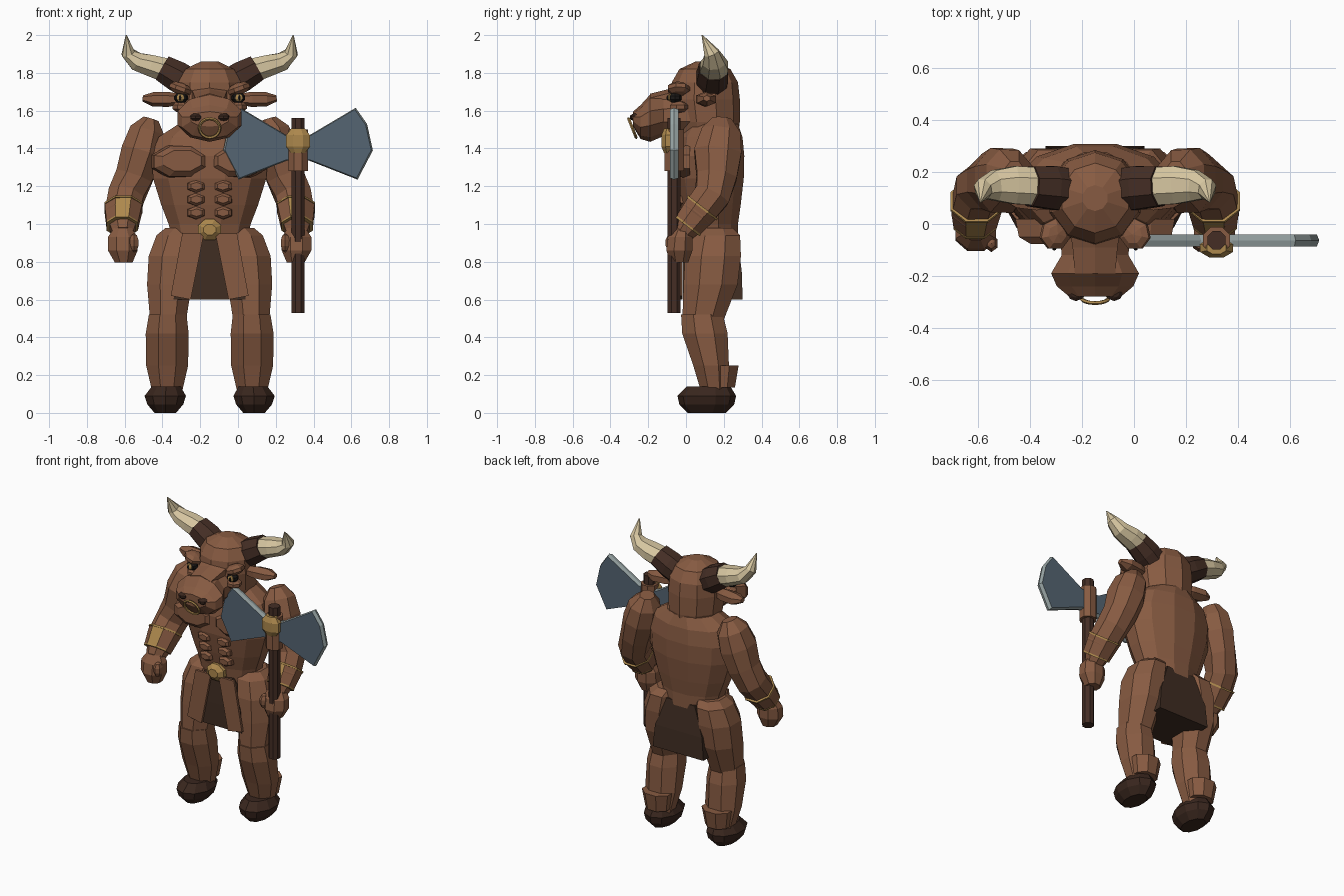
import bpy, bmesh, math
from mathutils import Vector, Matrix

if "Cube" in bpy.data.objects:
    bpy.data.objects.remove(bpy.data.objects["Cube"])

CX = -0.15  # body centre line


def material(name, rgb):
    m = bpy.data.materials.new(name)
    m.use_nodes = True
    m.diffuse_color = (*rgb, 1)
    m.node_tree.nodes["Principled BSDF"].inputs["Base Color"].default_value = (*rgb, 1)
    return m


HIDE = material("brown hide", (0.243, 0.104, 0.054))
CLOTH = material("dark cloth", (0.05, 0.026, 0.016))
HOOF = material("hoof", (0.042, 0.02, 0.013))
HORN = material("cream horn", (0.67, 0.56, 0.35))
GOLD = material("gold", (0.42, 0.25, 0.075))
WOOD = material("dark wood", (0.058, 0.027, 0.018))
BLADE = material("slate blade", (0.09, 0.13, 0.17))
STEEL = material("pale steel", (0.31, 0.37, 0.37))
BLACK = material("eye black", (0.012, 0.01, 0.009))


def finish(bm, name, *mats):
    bmesh.ops.recalc_face_normals(bm, faces=bm.faces)
    me = bpy.data.meshes.new(name)
    bm.to_mesh(me)
    bm.free()
    for m in mats:
        me.materials.append(m)
    ob = bpy.data.objects.new(name, me)
    bpy.context.collection.objects.link(ob)
    return ob


def skin(bm, rings):
    """Bridge a list of vertex loops and cap both ends."""
    n = len(rings[0])
    for a, b in zip(rings, rings[1:]):
        for i in range(n):
            j = (i + 1) % n
            bm.faces.new((a[i], a[j], b[j], b[i]))
    bm.faces.new(rings[0])
    bm.faces.new(rings[-1])


def loft(name, secs, mats, n=8, s=1, axis=None, ref=(1, 0, 0), rule=None):
    """Sections are (offset from centre line, y, z, radius a, radius b)."""
    bm = bmesh.new()
    pts = [Vector((CX + s * c[0], c[1], c[2])) for c in secs]
    rings = []
    for k, (p, c) in enumerate(zip(pts, secs)):
        t = Vector(axis) if axis else pts[min(k + 1, len(pts) - 1)] - pts[max(k - 1, 0)]
        t.normalize()
        r = Vector(ref)
        u = (r - t * r.dot(t)).normalized()
        v = t.cross(u)
        ang = [2 * math.pi * (i + 0.5) / n for i in range(n)]
        rings.append([bm.verts.new(p + u * c[3] * math.cos(a) + v * c[4] * math.sin(a)) for a in ang])
    skin(bm, rings)
    bmesh.ops.recalc_face_normals(bm, faces=bm.faces)
    if rule:
        for f in bm.faces:
            f.material_index = rule(f)
    return finish(bm, name, *mats)


def lump(name, loc, size, mat, seg=8, rings=5, turn=0):
    bm = bmesh.new()
    bmesh.ops.create_uvsphere(bm, u_segments=seg, v_segments=rings, radius=1)
    bm.transform(Matrix.Translation(loc) @ Matrix.Rotation(turn, 4, 'Y') @ Matrix.Diagonal((*size, 1)))
    return finish(bm, name, mat)


def plate(name, pts, y, t, mats, bevel=0.0):
    """Flat x/z outline with thickness; bevelled plates get a pointed rim in the second colour."""
    bm = bmesh.new()
    mid = sum((Vector(p) for p in pts), Vector((0, 0))) / len(pts)
    layers = [(-t, 1 - bevel), (0, 1), (t, 1 - bevel)] if bevel else [(-t, 1), (t, 1)]
    rings = []
    for dy, k in layers:
        q = [mid + (Vector(p) - mid) * k for p in pts]
        rings.append([bm.verts.new((v.x, y + dy, v.y)) for v in q])
    skin(bm, rings)
    bm.normal_update()
    for f in bm.faces:
        f.material_index = int(len(mats) > 1 and abs(f.normal.y) < 0.95)
    return finish(bm, name, *mats)


UP = (0, 0, 1)
FRONT = (0, -1, 0)

# Torso and head
loft("torso", [(0, .14, .8, .13, .1), (0, .14, .9, .2, .14), (0, .135, 1.0, .225, .145),
               (0, .13, 1.1, .265, .165), (0, .125, 1.24, .31, .187), (0, .125, 1.36, .32, .19),
               (0, .13, 1.46, .28, .175), (0, .14, 1.53, .17, .14)], [HIDE], n=12, axis=UP)
loft("head", [(0, .12, 1.42, .14, .15), (0, .11, 1.54, .175, .175), (0, .1, 1.66, .185, .185),
              (0, .1, 1.75, .175, .175), (0, .1, 1.82, .135, .135), (0, .1, 1.86, .05, .05)],
     [HIDE], n=10, axis=UP)
loft("muzzle", [(0, .02, 1.58, .15, .12), (0, -.12, 1.575, .135, .11), (0, -.19, 1.56, .178, .125),
                (0, -.24, 1.54, .155, .09), (0, -.28, 1.555, .105, .04)], [HIDE], n=10, axis=FRONT)
loft("nose_bridge", [(0, .02, 1.7, .12, .06), (0, -.09, 1.67, .1, .045), (0, -.19, 1.645, .09, .045)],
     [HIDE], n=6, axis=FRONT)

# Nose ring
bpy.ops.mesh.primitive_torus_add(major_segments=16, minor_segments=5, major_radius=.054, minor_radius=.008,
                                 location=(CX, -.284, 1.508), rotation=(math.radians(112), 0, 0))
ring = bpy.context.object
ring.name = "nose_ring"
ring.data.materials.append(GOLD)

for s, side in ((1, "left_"), (-1, "right_")):
    X = lambda d: CX + s * d
    # Face details
    lump(side + "nostril", (X(.074), -.264, 1.565), (.036, .035, .022), HOOF)
    lump(side + "eye", (X(.152), -.058, 1.668), (.038, .036, .03), BLACK)
    lump(side + "iris", (X(.155), -.08, 1.668), (.022, .02, .021), GOLD, seg=6)
    lump(side + "pupil", (X(.157), -.096, 1.668), (.008, .007, .014), BLACK, seg=6)
    lump(side + "brow", (X(.155), -.04, 1.716), (.064, .064, .034), HIDE, seg=7, turn=-s * .35)
    lump(side + "cheek", (X(.15), -.04, 1.62), (.05, .052, .032), HIDE, seg=7)
    loft(side + "ear", [(.14, .09, 1.66, .035, .025), (.22, .1, 1.66, .055, .04),
                        (.3, .11, 1.66, .055, .038), (.355, .11, 1.665, .02, .016)],
         [HIDE], n=6, s=s, ref=(0, 1, 0))

    # Horns
    loft(side + "horn_base", [(.1, .13, 1.74, .088, .085), (.17, .14, 1.78, .09, .088),
                              (.25, .145, 1.825, .082, .076)], [WOOD], s=s, ref=(0, 1, 0))
    loft(side + "horn", [(.22, .145, 1.81, .079, .07), (.31, .15, 1.838, .079, .062),
                         (.385, .148, 1.86, .064, .053), (.432, .135, 1.905, .043, .038),
                         (.442, .085, 2.0, .003, .003)], [HORN], s=s, ref=(0, 1, 0))

    # Chest and belly muscles
    loft(side + "pectoral", [(.155, .02, 1.33, .165, .095), (.155, -.05, 1.33, .15, .085),
                             (.145, -.078, 1.335, .11, .06)], [HIDE], s=s, axis=FRONT)
    for k in range(3):
        y, z = -.05 + .012 * k, 1.2 - .07 * k
        loft(side + "belly_muscle", [(.072, y + .05, z, .055, .038), (.072, y, z, .05, .034),
                                     (.07, y - .015, z, .034, .02)], [HIDE], n=6, s=s, axis=FRONT)

    # Arms, bracers and hands
    loft(side + "arm", [(.31, .19, 1.555, .045, .055), (.33, .185, 1.49, .1, .11), (.36, .168, 1.38, .117, .135),
                        (.4, .162, 1.25, .107, .115), (.442, .137, 1.15, .103, .103), (.462, .057, 1.05, .1, .095),
                        (.46, -.015, .95, .06, .06)], [HIDE], s=s)
    loft(side + "bracer", [(.457, .085, 1.085, .107, .102), (.463, .01, .99, .09, .086)], [HIDE, GOLD], s=s,
         rule=lambda f: int(f.normal.y < -.6 and abs(f.normal.x) < .5))
    for a, r in (((.457, .09, 1.09), .109), ((.463, .014, .995), .09)):
        loft(side + "bracer_band", [(*a, r, r), (a[0], a[1] - .007, a[2] - .009, r, r)], [GOLD], s=s)
    loft(side + "hand", [(.46, -.02, .98, .05, .045), (.46, -.03, .93, .085, .07), (.46, -.035, .86, .085, .075),
                         (.455, -.035, .795, .05, .05)], [HIDE], s=s, axis=UP)
    lump(side + "thumb", (X(.4), -.075, .9), (.028, .035, .05), HIDE, seg=6)

    # Legs and hooves
    loft(side + "thigh", [(.15, .155, .98, .09, .1), (.175, .155, .94, .115, .142), (.2, .143, .83, .133, .16),
                          (.213, .13, .68, .128, .155), (.22, .09, .49, .103, .118)], [HIDE], s=s, axis=UP)
    loft(side + "shin", [(.222, .085, .52, .108, .12), (.225, .1, .42, .123, .13), (.225, .133, .25, .12, .102),
                         (.225, .15, .11, .085, .075)], [HIDE], s=s, axis=UP)
    loft(side + "fetlock", [(.225, .19, .135, .085, .075), (.225, .195, .25, .105, .09)], [HIDE], s=s, axis=UP)
    loft(side + "hoof", [(.235, .11, 0, .06, .1), (.235, .11, .045, .1, .145), (.235, .11, .09, .115, .155),
                         (.23, .12, .14, .08, .115)], [HOOF], n=10, s=s, axis=UP)

    # Loincloth flap at the front
    plate(side + "front_flap", [(X(.03), .95), (X(.145), .95), (X(.206), .62), (X(.1), .6)], -.03, .008, [HIDE])

# Loincloth as a square skirt, and buckle
loft("loincloth", [(0, .13, .94, .15, .2), (0, .138, .75, .25, .222), (0, .14, .6, .27, .226)],
     [CLOTH], n=4, axis=UP)
loft("belt_buckle", [(0, .02, .97, .066, .06), (0, -.03, .97, .066, .06), (0, -.055, .97, .035, .03)],
     [GOLD], axis=FRONT)

# Axe
AX, AY = .318, -.063
AD = AX - CX
loft("axe_handle", [(AD, AY, .53, .038, .038), (AD, AY, 1.56, .038, .038)], [WOOD], axis=UP)
loft("axe_socket", [(AD, AY, 1.28, .056, .056), (AD, AY, 1.5, .056, .056)], [HIDE], axis=UP)
loft("axe_collar", [(AD, AY - .03, 1.375, .04, .025), (AD, AY - .03, 1.41, .068, .04),
                    (AD, AY - .03, 1.47, .068, .04), (AD, AY - .03, 1.505, .04, .025)], [GOLD], axis=UP)
outline = [(.03, 1.47), (.06, 1.47), (.305, 1.615), (.365, 1.53), (.396, 1.39), (.315, 1.235), (.06, 1.335), (.03, 1.335)]
for s, side in ((1, "left_"), (-1, "right_")):
    plate(side + "axe_blade", [(AX + s * x, z) for x, z in outline], AY, .023, [BLADE, STEEL], bevel=.045)
